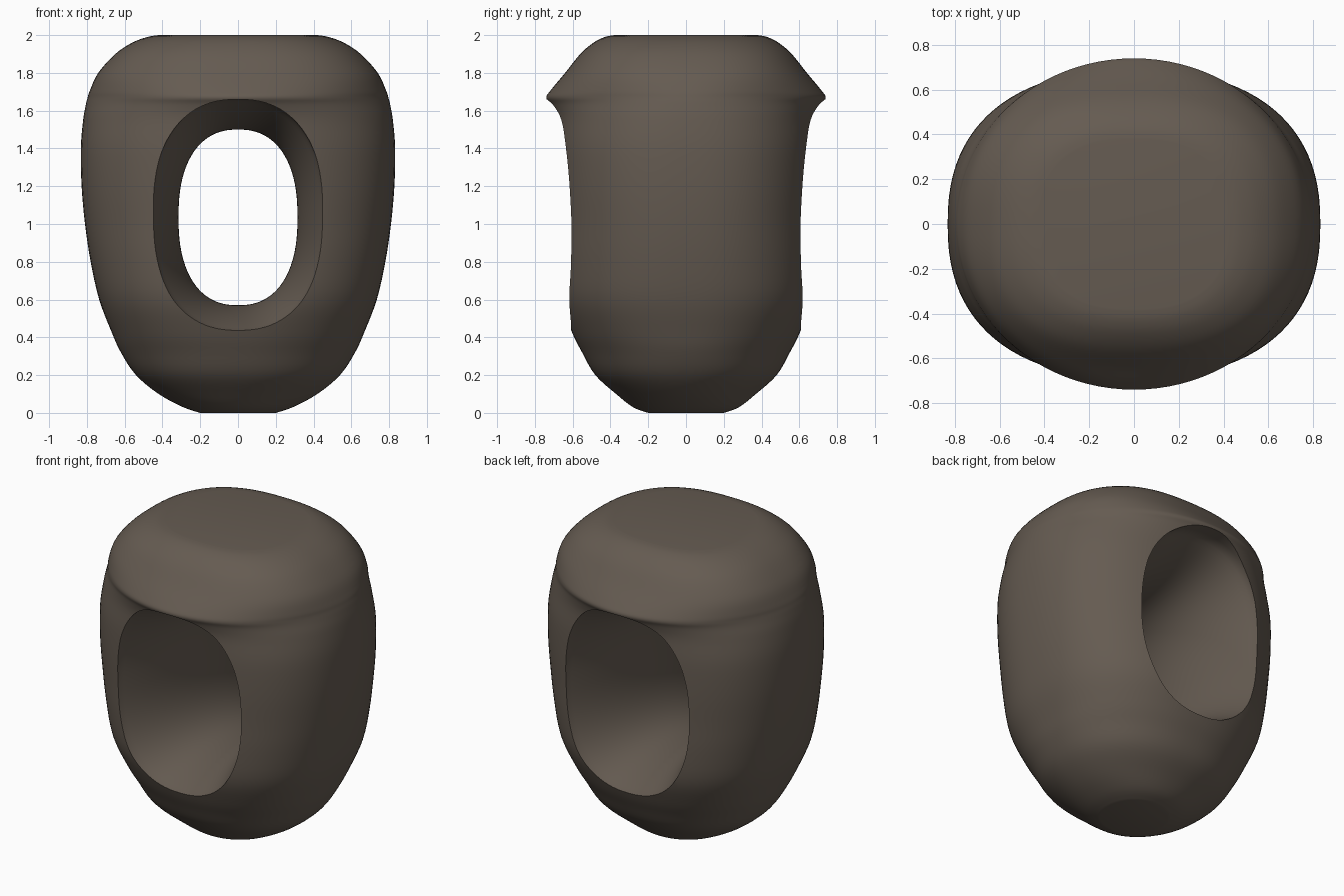
import bpy, bmesh, math

if "Cube" in bpy.data.objects:
    bpy.data.objects.remove(bpy.data.objects["Cube"])

SEG = 96


def sgn_pow(v, p):
    return math.copysign(abs(v) ** p, v)


def oval(a, b, n):
    """Rounded-oval outline (superellipse) with half sizes a, b."""
    pts = []
    for i in range(SEG):
        t = 2 * math.pi * i / SEG
        pts.append((a * sgn_pow(math.cos(t), 2 / n), b * sgn_pow(math.sin(t), 2 / n)))
    return pts


def loft(name, rings):
    """Skin a closed solid through a list of equal-length rings."""
    bm = bmesh.new()
    vs = [[bm.verts.new(p) for p in r] for r in rings]
    for r0, r1 in zip(vs, vs[1:]):
        for i in range(SEG):
            j = (i + 1) % SEG
            bm.faces.new((r0[i], r0[j], r1[j], r1[i]))
    bm.faces.new(vs[0][::-1])
    bm.faces.new(vs[-1])
    bmesh.ops.recalc_face_normals(bm, faces=bm.faces)
    me = bpy.data.meshes.new(name)
    bm.to_mesh(me)
    bm.free()
    ob = bpy.data.objects.new(name, me)
    bpy.context.collection.objects.link(ob)
    return ob


def spline(rows, steps):
    """Catmull-Rom resampling of the profile rows."""
    out = []
    for k in range(len(rows) - 1):
        p0, p1 = rows[max(k - 1, 0)], rows[k]
        p2, p3 = rows[k + 1], rows[min(k + 2, len(rows) - 1)]
        for s in range(steps):
            t = s / steps
            out.append([0.5 * (2 * b + (c - a) * t + (2 * a - 5 * b + 4 * c - d) * t * t
                               + (3 * b - a - 3 * c + d) * t ** 3)
                        for a, b, c, d in zip(p0, p1, p2, p3)])
    out.append(list(rows[-1]))
    return out


# Body profile: height, half width, half depth, squareness
profile = [
    (0.00, 0.20, 0.20, 2.1), (0.03, 0.29, 0.28, 2.1), (0.10, 0.42, 0.37, 2.1),
    (0.20, 0.54, 0.48, 2.2), (0.32, 0.62, 0.55, 2.2), (0.43, 0.67, 0.605, 2.3),
    (0.60, 0.735, 0.665, 2.4), (0.80, 0.78, 0.68, 2.4), (1.00, 0.81, 0.68, 2.4),
    (1.20, 0.828, 0.685, 2.4), (1.40, 0.832, 0.69, 2.35), (1.55, 0.82, 0.695, 2.2),
    (1.63, 0.806, 0.72, 2.05), (1.67, 0.796, 0.74, 2.0), (1.71, 0.783, 0.715, 2.1),
    (1.80, 0.74, 0.64, 2.35), (1.90, 0.65, 0.56, 2.5), (1.96, 0.56, 0.49, 2.5),
    (1.99, 0.48, 0.43, 2.5), (2.00, 0.42, 0.38, 2.5),
]
body = loft("body", [[(x, y, max(0, min(2, z))) for x, y in oval(a, b, n)]
                     for z, a, b, n in spline(profile, 4)])

# Flared tunnel cut from front to back
rings = []
for k in range(-30, 31):
    y = k / 30 * 0.9
    t = min(1, (abs(y) / 0.62) ** 2)
    zc, hw, hh = 1.035 + 0.01 * t, 0.315 + 0.14 * t, 0.465 + 0.15 * t
    rings.append([(x, y, zc + z) for x, z in oval(hw, hh, 2.35)])
cutter = loft("tunnel_cutter", rings)
cutter.hide_render = True

mod = body.modifiers.new("tunnel", 'BOOLEAN')
mod.operation = 'DIFFERENCE'
mod.solver = 'EXACT'
mod.object = cutter
bpy.context.view_layer.objects.active = body
body.select_set(True)
bpy.ops.object.modifier_apply(modifier=mod.name)
bpy.data.objects.remove(cutter)

# Dark brown colour and smooth shading with a crisp tunnel rim
mat = bpy.data.materials.new("dark brown")
mat.diffuse_color = (0.13, 0.105, 0.083, 1)
mat.use_nodes = True
mat.node_tree.nodes["Principled BSDF"].inputs["Base Color"].default_value = mat.diffuse_color
body.data.materials.clear()
body.data.materials.append(mat)
bpy.ops.object.shade_smooth_by_angle(angle=math.radians(45))
